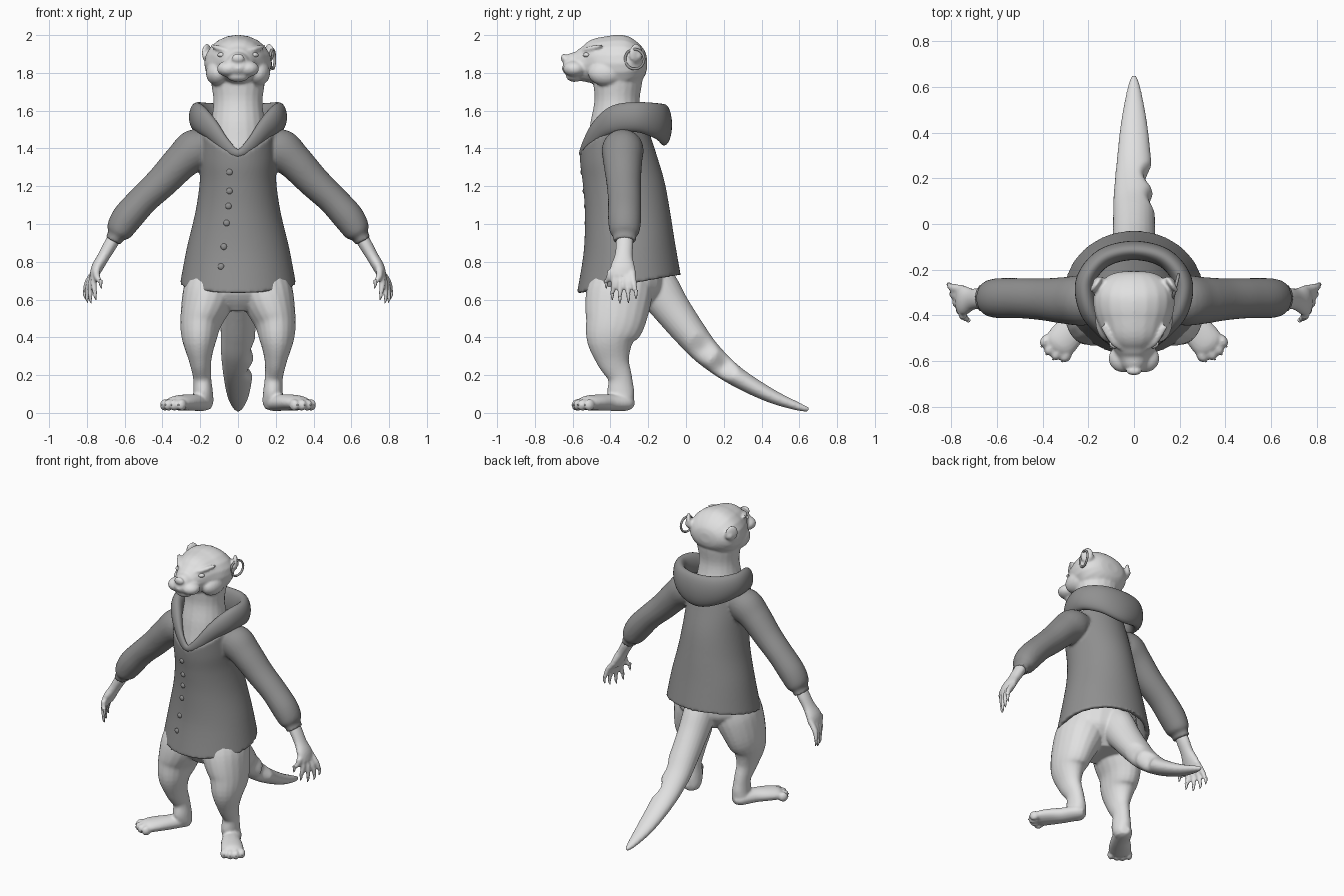
import bpy, bmesh, math
from mathutils import Vector, Matrix
from mathutils.bvhtree import BVHTree

if "Cube" in bpy.data.objects:
    bpy.data.objects.remove(bpy.data.objects["Cube"], do_unlink=True)


def material(name, value):
    mat = bpy.data.materials.new(name)
    mat.use_nodes = True
    color = (value, value, value, 1)
    mat.diffuse_color = color
    bsdf = next(n for n in mat.node_tree.nodes if n.type == 'BSDF_PRINCIPLED')
    bsdf.inputs["Base Color"].default_value = color
    return mat


FUR = material("light grey fur", 0.75)
CLOTH = material("mid grey cloth", 0.28)
METAL = material("grey metal", 0.35)
X, Y, Z = Vector((1, 0, 0)), Vector((0, 1, 0)), Vector((0, 0, 1))


def spline(points, steps, closed=False):
    """Resample tuples of any length along a smooth curve through them."""
    count, result = len(points), []
    pick = (lambda i: points[i % count]) if closed else (lambda i: points[min(max(i, 0), count - 1)])
    for i in range(count if closed else count - 1):
        for k in range(steps):
            t = k / steps
            result.append(tuple(
                b + t * (c - a) / 2 + t * t * (a - 2.5 * b + 2 * c - d / 2)
                + t ** 3 * (3 * b - 3 * c + d - a) / 2
                for a, b, c, d in zip(pick(i - 1), pick(i), pick(i + 1), pick(i + 2))))
    return result if closed else result + [points[-1]]


def skin(bm, rings, closed=False):
    """Join rings of points with quads, capping the ends of an open run."""
    rows = [[bm.verts.new(p) for p in ring] for ring in rings]
    size = len(rows[0])
    for i in range(len(rows) if closed else len(rows) - 1):
        low, high = rows[i], rows[(i + 1) % len(rows)]
        for j in range(size):
            k = (j + 1) % size
            bm.faces.new((low[j], low[k], high[k], high[j]))
    if not closed:
        bm.faces.new(rows[0])
        bm.faces.new(rows[-1])
    return [v for row in rows for v in row]


def loft(bm, stations, hint, closed=False, sides=20, steps=5):
    """Elliptical tube; a station is x, y, z, radius along hint, radius across."""
    path = spline(stations, steps, closed)
    last, rings = len(path) - 1, []
    for i, (x, y, z, a, b) in enumerate(path):
        before = path[i - 1] if closed else path[max(i - 1, 0)]
        after = path[(i + 1) % len(path)] if closed else path[min(i + 1, last)]
        along = (Vector(after[:3]) - Vector(before[:3])).normalized()
        u = (hint - along * hint.dot(along)).normalized()
        v = along.cross(u)
        a, b = max(a, 0.001), max(b, 0.001)
        turns = [math.tau * j / sides for j in range(sides)]
        rings.append([Vector((x, y, z)) + u * a * math.cos(t) + v * b * math.sin(t) for t in turns])
    return skin(bm, rings, closed)


def flip(stations, side):
    return [(s[0] * side, *s[1:]) for s in stations]


def ball(bm, center, radii, turn=0):
    matrix = Matrix.Translation(center) @ Matrix.Rotation(turn, 4, 'Z') @ Matrix.Diagonal((*radii, 1))
    bmesh.ops.create_uvsphere(bm, u_segments=20, v_segments=12, radius=1, matrix=matrix)


def make(name, bm, mat, voxel=0, relax=4):
    bmesh.ops.recalc_face_normals(bm, faces=bm.faces)
    mesh = bpy.data.meshes.new(name)
    bm.to_mesh(mesh)
    bm.free()
    mesh.materials.append(mat)
    mesh.shade_smooth()
    obj = bpy.data.objects.new(name, mesh)
    bpy.context.collection.objects.link(obj)
    if voxel:
        fuse = obj.modifiers.new("fuse", 'REMESH')
        fuse.mode, fuse.voxel_size, fuse.use_smooth_shade = 'VOXEL', voxel, True
        soften = obj.modifiers.new("soften", 'SMOOTH')
        soften.factor, soften.iterations = 0.5, relax
    return obj


def surface(obj):
    bpy.context.view_layer.update()
    return BVHTree.FromObject(obj, bpy.context.evaluated_depsgraph_get())


# Torso and neck
body, claws = bmesh.new(), bmesh.new()
loft(body, [(0, -.32, .54, .1, .12), (0, -.32, .65, .25, .2), (0, -.31, .8, .23, .2),
            (0, -.31, 1, .18, .18), (0, -.34, 1.25, .16, .17), (0, -.35, 1.4, .16, .175),
            (0, -.365, 1.52, .145, .145), (0, -.365, 1.65, .13, .12),
            (0, -.36, 1.78, .145, .13), (0, -.35, 1.86, .12, .1)], X)

# Head, from nose to nape
loft(body, [(0, -.645, 1.855, .03, .03), (0, -.63, 1.85, .05, .055), (0, -.58, 1.84, .075, .078),
            (0, -.53, 1.845, .1, .098), (0, -.47, 1.855, .14, .13), (0, -.4, 1.85, .17, .149),
            (0, -.32, 1.85, .178, .148), (0, -.26, 1.85, .155, .115), (0, -.22, 1.85, .1, .07),
            (0, -.207, 1.85, .04, .03)], X)
ball(body, (0, -.645, 1.878), (.035, .018, .024))
ball(body, (0, -.59, 1.782), (.06, .045, .03))
for side in (1, -1):
    # Muzzle lobes, cheeks, brows and ears
    ball(body, (side * .05, -.59, 1.822), (.062, .06, .043), side * .3)
    ball(body, (side * .105, -.42, 1.8), (.065, .1, .07))
    loft(body, flip([(.03, -.555, 1.912, .008, .01), (.085, -.515, 1.925, .015, .02),
                     (.14, -.445, 1.945, .008, .01)], side), Z, sides=10)
    ball(body, (side * .165, -.265, 1.905), (.016, .042, .05), side * .6)
    ball(body, (side * .15, -.255, 1.89), (.03, .025, .03))

    # Leg and foot
    loft(body, flip([(.12, -.33, .74, .13, .16), (.155, -.355, .62, .14, .175),
                     (.195, -.375, .49, .112, .16), (.205, -.4, .39, .092, .128),
                     (.2, -.385, .28, .06, .088), (.19, -.35, .19, .048, .064),
                     (.185, -.345, .11, .052, .072), (.185, -.335, .055, .055, .06),
                     (.185, -.335, .02, .04, .045)], side), X)
    loft(body, flip([(.165, -.285, .045, .025, .03), (.185, -.32, .052, .042, .055),
                     (.235, -.41, .055, .044, .06), (.285, -.475, .055, .042, .07),
                     (.325, -.525, .052, .038, .07), (.345, -.55, .048, .025, .05)], side), Z)
    forward = Vector((side * .59, -.81, 0))
    across = Vector((.81, side * .59, 0))
    for toe in (-1.5, -.5, .5, 1.5):
        tip = Vector((side * .335, -.535, .042)) + across * toe * .037 + forward * (.03 - .008 * toe * toe)
        ball(body, tip, (.023, .032, .031), side * .6)
        end = tip + forward * .034
        loft(claws, [(*(tip + forward * .015), .009, .009), (*end, .003, .003)], Z, sides=8)

    # Forearm, palm, fingers and claws
    loft(body, flip([(.62, -.325, .99, .04, .035), (.67, -.325, .9, .046, .036),
                     (.71, -.33, .83, .048, .032), (.745, -.335, .77, .066, .031),
                     (.765, -.335, .72, .062, .022)], side), Y)
    for x, y, z in ((.812, -.265, .635), (.8, -.305, .615), (.782, -.35, .612),
                    (.757, -.39, .63), (.727, -.422, .69)):
        root = (.75, y * .72 - .094, .755)
        joint = (x * .55 + .75 * .45 + .01, y * .8 - .067, z * .5 + .755 * .5)
        loft(body, flip([(*root, .019, .019), (*joint, .018, .018), (x, y, z, .011, .011)], side),
             Y, sides=10)
        loft(claws, flip([(x - .001, y, z + .015, .01, .01), (x, y, z - .01, .008, .008),
                          (x - .005, y, z - .032, .002, .002)], side), Y, sides=8)

# Tail with a ragged left edge
tail = loft(body, [(0, -.2, .72, .1, .12), (0, -.145, .65, .1, .115), (0, -.075, .55, .095, .1),
                   (0, .02, .425, .092, .086), (0, .115, .315, .09, .072), (0, .255, .2, .078, .054),
                   (0, .44, .095, .058, .038), (0, .59, .035, .03, .022), (0, .65, .018, .01, .012)],
            X, sides=24, steps=10)
for y, z, depth in ((.09, .34, .03), (.2, .25, .045)):
    for v in tail:
        near = (v.co - Vector((.08, y, z))).length
        v.co.x -= depth * max(0, 1 - near / .08)
body_obj = make("body", body, FUR, voxel=.008)
make("claws", claws, FUR)

# Eyes set against the face
eyes, face = bmesh.new(), surface(body_obj)
for side in (1, -1):
    hit = face.ray_cast(Vector((side * .088, -1, 1.895)), Y)[0]
    ball(eyes, hit + Y * .006, (.022, .016, .013), side * .5)
make("eyes", eyes, FUR)

# Coat shell: front z, back z, front y, back y, half width; outside up, inside down
coat = bmesh.new()
levels = spline([(.635, .73, -.577, -.028, .307), (.85, .9, -.542, -.058, .27),
                 (1.05, 1.07, -.535, -.085, .226), (1.2, 1.23, -.545, -.115, .203),
                 (1.3, 1.38, -.558, -.16, .2), (1.36, 1.55, -.562, -.215, .19)], 6)


def coat_ring(index, inset):
    zf, zb, yf, yb, width = levels[index]
    power = 2 - index / (len(levels) - 1)
    ring = []
    for j in range(64):
        a = math.tau * j / 64
        ring.append(((width - inset) * math.sin(a),
                     (yf + yb) / 2 - ((yb - yf) / 2 - inset) * math.cos(a),
                     zf + (zb - zf) * abs(math.sin(a / 2)) ** power))
    return ring


order = range(len(levels))
skin(coat, [coat_ring(i, 0) for i in order] + [coat_ring(i, .03) for i in reversed(order)], closed=True)

# Sleeves with gathered cuffs
for side in (1, -1):
    loft(coat, flip([(.14, -.335, 1.42, .09, .07), (.22, -.335, 1.395, .11, .11),
                     (.3, -.335, 1.33, .103, .096), (.4, -.33, 1.225, .092, .086),
                     (.5, -.325, 1.13, .088, .08), (.585, -.325, 1.035, .088, .082),
                     (.63, -.325, .965, .08, .07), (.648, -.325, .935, .062, .046),
                     (.662, -.325, .91, .064, .046)], side), Y, sides=28)
coat_obj = make("coat", coat, CLOTH, voxel=.01, relax=3)

# Folded hood, a closed roll that dips to the front
half = [(.07, -.525, 1.42, .035, .02), (.14, -.46, 1.5, .055, .034), (.2, -.37, 1.555, .075, .042),
        (.213, -.25, 1.565, .08, .042), (.135, -.15, 1.545, .095, .042)]
hood = bmesh.new()
loft(hood, [(0, -.55, 1.375, .022, .016)] + half + [(0, -.116, 1.525, .11, .042)]
     + flip(half[::-1], -1), Z, closed=True, sides=24, steps=8)
make("hood", hood, CLOTH)

# Buttons down the front
buttons, front = bmesh.new(), surface(coat_obj)
for x, z in ((-.045, 1.275), (-.045, 1.175), (-.05, 1.095), (-.06, 1.005), (-.075, .88), (-.09, .775)):
    hit = front.ray_cast(Vector((x, -1, z)), Y)[0]
    ball(buttons, hit, (.017, .01, .017))
make("buttons", buttons, CLOTH)

# Earring in the left ear
earring = bmesh.new()
circle = [math.tau * i / 24 for i in range(24)]
loft(earring, [(.183 + .012 * math.cos(t), -.272 + .05 * math.cos(t), 1.873 + .052 * math.sin(t), .007, .007)
               for t in circle], X, closed=True, sides=10, steps=2)
make("earring", earring, METAL)
